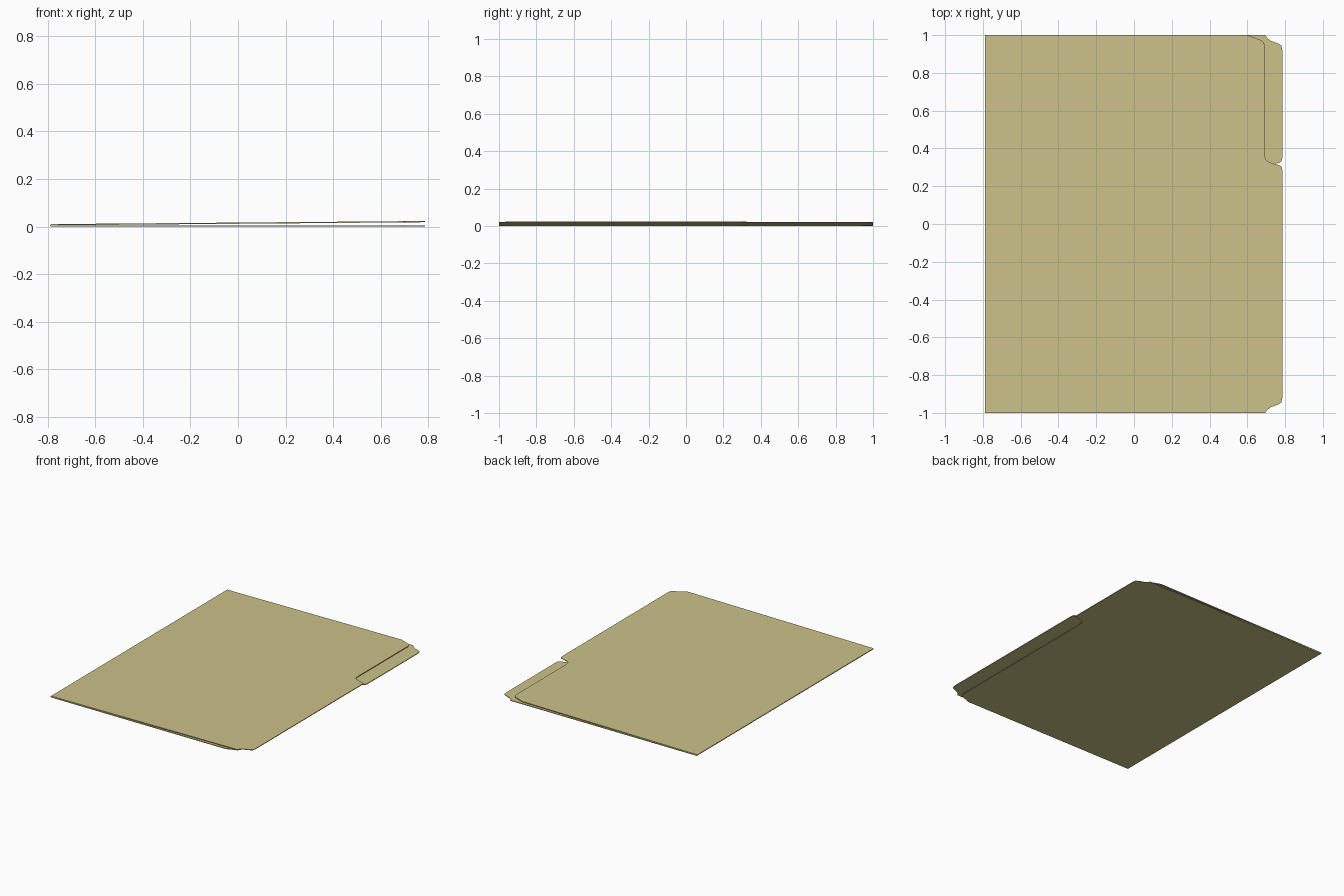
import bpy, bmesh, math

if "Cube" in bpy.data.objects:
    bpy.data.objects.remove(bpy.data.objects["Cube"])

T = 0.005            # card thickness
X0, X1 = -0.784, 0.785   # fold line, outer edge
XI = 0.692           # inner edge where there is no tab

card = bpy.data.materials.new("manila_card")
card.diffuse_color = (0.60, 0.54, 0.25, 1)
card.use_nodes = True
card.node_tree.nodes["Principled BSDF"].inputs["Base Color"].default_value = card.diffuse_color


def prism(name, bottom, top):
    """Closed solid between two matching loops of points."""
    bm = bmesh.new()
    lo = [bm.verts.new(p) for p in bottom]
    hi = [bm.verts.new(p) for p in top]
    bm.faces.new(lo[::-1])
    bm.faces.new(hi)
    n = len(lo)
    for i in range(n):
        j = (i + 1) % n
        bm.faces.new((lo[i], lo[j], hi[j], hi[i]))
    bmesh.ops.recalc_face_normals(bm, faces=bm.faces)
    me = bpy.data.meshes.new(name)
    bm.to_mesh(me)
    bm.free()
    me.materials.append(card)
    ob = bpy.data.objects.new(name, me)
    bpy.context.collection.objects.link(ob)
    return ob


def sheet(name, side, step_y, z_fold, z_edge):
    """Card with a tab on the given y side; the tab steps back at step_y."""
    s = side
    half = [(0.695, 1.0), (0.705, 0.985), (0.725, 0.97), (0.765, 0.955),
            (0.78, 0.945), (X1, 0.92)]                       # tab outer corner
    pts = [(X0, s)] + [(x, s * y) for x, y in half]
    step = [(X1, 0.03), (0.782, 0.016), (0.77, 0.006), (0.745, 0.0),
            (0.715, -0.01), (0.70, -0.02), (0.694, -0.035), (XI, -0.06)]
    pts += [(x, step_y + s * d) for x, d in step]            # tab inner end
    inner = [(XI, 0.945), (0.688, 0.96), (0.675, 0.972), (0.60, 1.0)]
    pts += [(x, -s * y) for x, y in inner] + [(X0, -s)]      # far corner
    slope = (z_edge - z_fold) / (X1 - X0)
    low = [(x, y, z_fold + slope * (x - X0)) for x, y in pts]
    return prism(name, low, [(x, y, z + T) for x, y, z in low])


# Flat back card, and front card opening slightly from the fold
sheet("back_card", 1, 0.318, 0.0, 0.0)
sheet("front_card", -1, 0.318, T, 0.018)

# Rounded fold joining both cards
arc = [(X0 - T * math.sin(a), T - T * math.cos(a))
       for a in (math.pi * i / 8 for i in range(9))]
prism("fold_spine", [(x, -1, z) for x, z in arc], [(x, 1, z) for x, z in arc])
